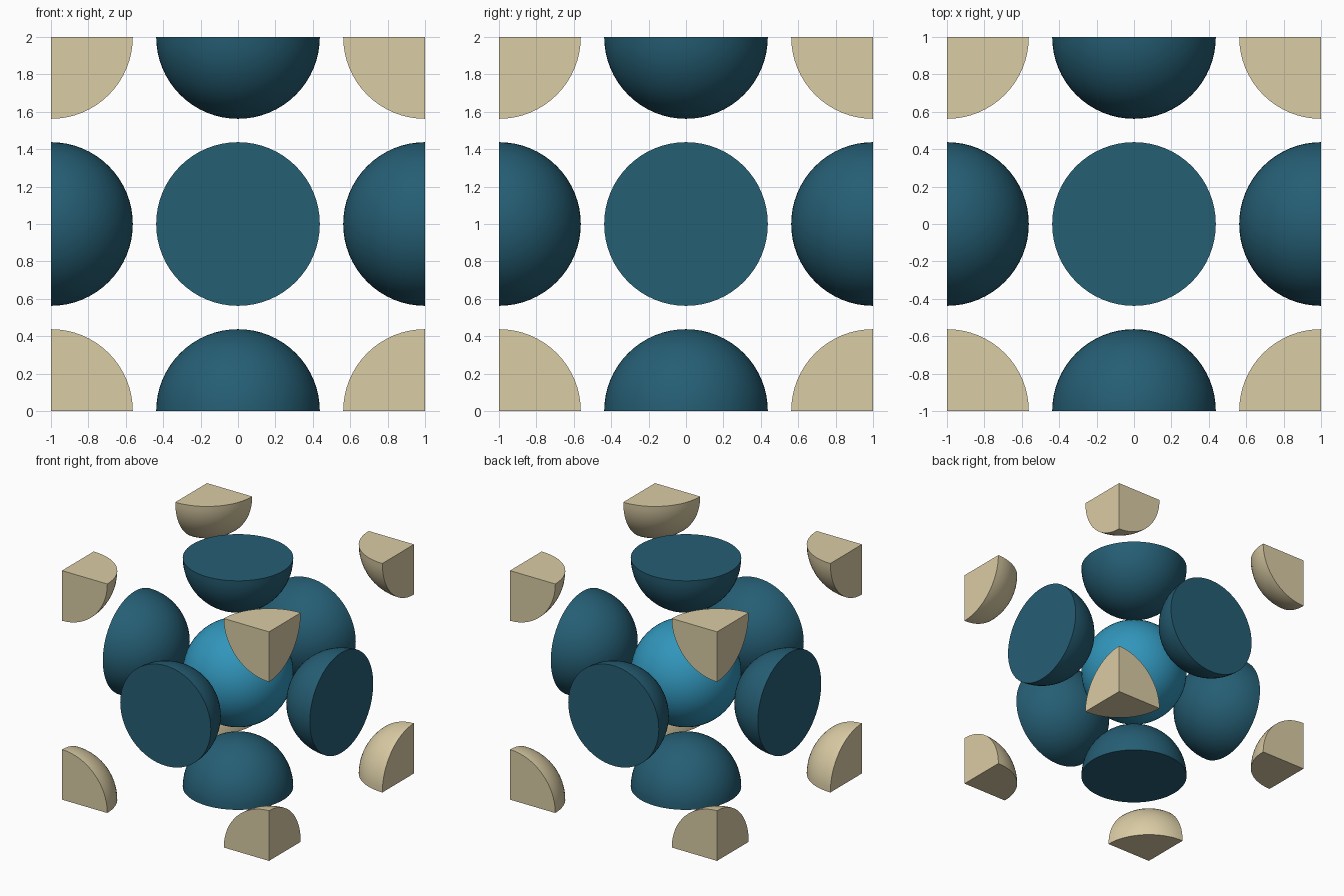
import bpy, bmesh, math
from mathutils import Vector

if "Cube" in bpy.data.objects:
    bpy.data.objects.remove(bpy.data.objects["Cube"])

RADIUS = 0.4375
CENTRE = Vector((0, 0, 1))


def material(name, rgb):
    mat = bpy.data.materials.new(name)
    linear = [((c / 255 + 0.055) / 1.055) ** 2.4 for c in rgb]
    mat.diffuse_color = (*linear, 1)
    mat.use_nodes = True
    mat.node_tree.nodes["Principled BSDF"].inputs["Base Color"].default_value = mat.diffuse_color
    return mat


def cut_sphere(name, direction, mat):
    """Sphere at CENTRE + direction, trimmed flat by the unit cube around CENTRE."""
    bm = bmesh.new()
    bmesh.ops.create_uvsphere(bm, u_segments=64, v_segments=32, radius=RADIUS)
    for axis in range(3):
        if direction[axis]:
            normal = Vector((0, 0, 0))
            normal[axis] = direction[axis]
            bmesh.ops.bisect_plane(bm, geom=bm.verts[:] + bm.edges[:] + bm.faces[:],
                                   dist=1e-5, plane_co=(0, 0, 0), plane_no=normal,
                                   clear_outer=True)
            rim = [e for e in bm.edges if e.is_boundary]
            bmesh.ops.holes_fill(bm, edges=rim, sides=0)
    bmesh.ops.recalc_face_normals(bm, faces=bm.faces[:])
    mesh = bpy.data.meshes.new(name)
    bm.to_mesh(mesh)
    bm.free()
    mesh.materials.append(mat)
    obj = bpy.data.objects.new(name, mesh)
    obj.location = CENTRE + Vector(direction)
    bpy.context.collection.objects.link(obj)
    bpy.ops.object.select_all(action='DESELECT')
    obj.select_set(True)
    bpy.context.view_layer.objects.active = obj
    bpy.ops.object.shade_smooth_by_angle(angle=math.radians(30))


# Part kind by how many cube faces trim the sphere
KINDS = {
    0: ("centre_sphere", material("bright blue", (49, 149, 187))),
    1: ("face_hemisphere", material("dark blue", (37, 94, 116))),
    3: ("corner_octant", material("sand", (218, 204, 165))),
}

# Whole sphere in the middle, halves on the cube faces, eighths on the corners
for x in (-1, 0, 1):
    for y in (-1, 0, 1):
        for z in (-1, 0, 1):
            cuts = abs(x) + abs(y) + abs(z)
            if cuts in KINDS:
                cut_sphere(KINDS[cuts][0], (x, y, z), KINDS[cuts][1])
